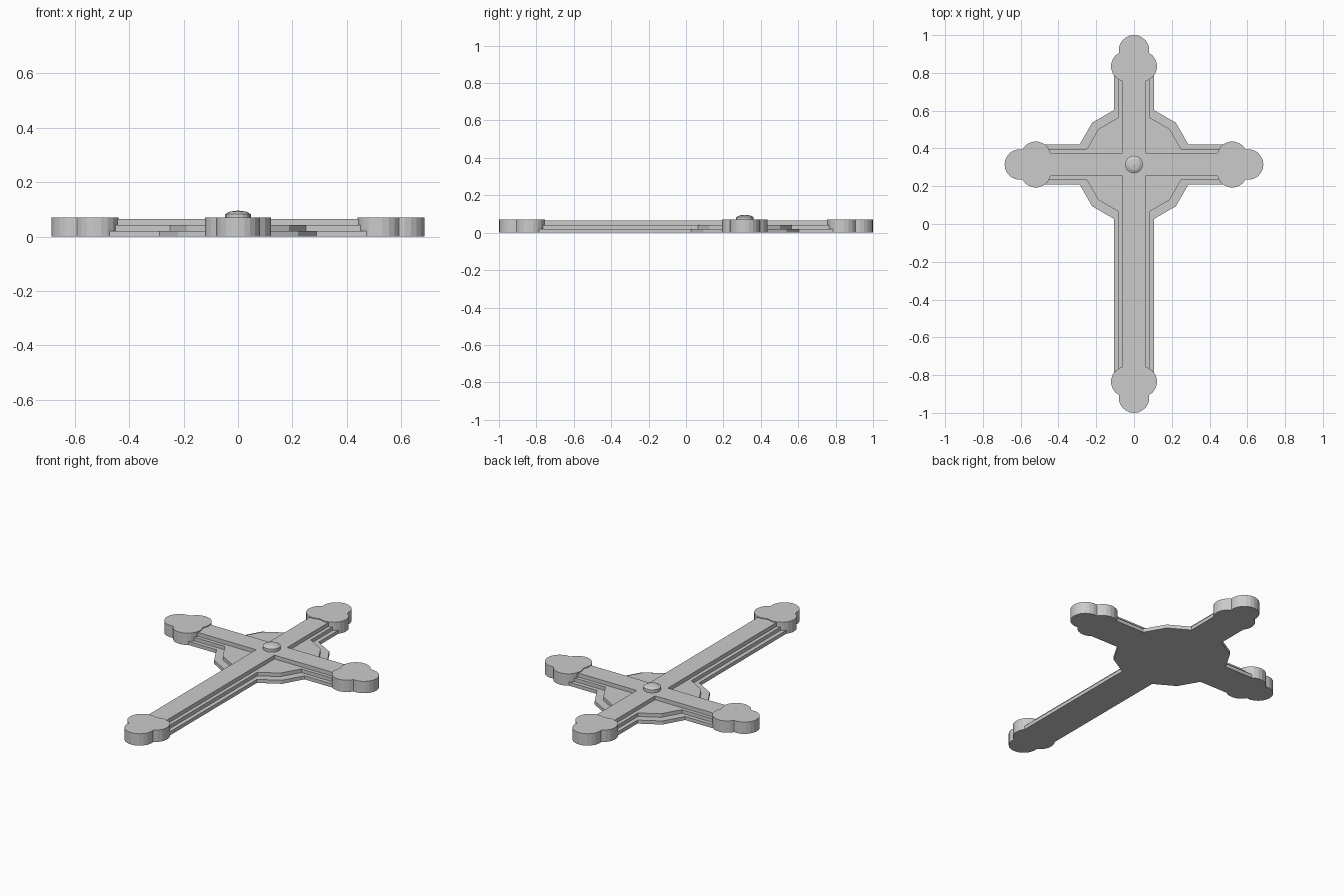
import bpy, bmesh
from math import sin, cos, radians, atan2, sqrt, tau

if "Cube" in bpy.data.objects:
    bpy.data.objects.remove(bpy.data.objects["Cube"])

CY = 0.315          # height of the crossing along y


def prism(name, outline, z0, z1):
    """Extrude a flat counter-clockwise outline from z0 to z1."""
    bm = bmesh.new()
    face = bm.faces.new([bm.verts.new((x, y, z0)) for x, y in outline])
    top = bmesh.ops.extrude_face_region(bm, geom=[face], use_keep_orig=True)["geom"]
    for v in top:
        if isinstance(v, bmesh.types.BMVert):
            v.co.z = z1
    bmesh.ops.recalc_face_normals(bm, faces=bm.faces)
    return finish(name, bm)


def finish(name, bm):
    me = bpy.data.meshes.new(name)
    bm.to_mesh(me)
    bm.free()
    ob = bpy.data.objects.new(name, me)
    bpy.context.collection.objects.link(ob)
    return ob


def cross_outline(w, r=None):
    """Cross of half width w, optionally merged with a 12-sided disc of radius r."""
    right, up, down = 0.53, 0.85 - CY, 0.85 + CY
    inner = [(w, w)]
    if r:
        x0, y0, m = r * cos(radians(15)), r * sin(radians(15)), r * cos(radians(45))
        x = x0 + (m - x0) * (w - y0) / (m - y0)
        inner = [(x, w), (m, m), (w, x)]
    q1 = [(right, w)] + inner + [(w, up)]
    q4 = [(right, w)] + inner + [(w, down)]
    pts = q1 + [(-x, y) for x, y in reversed(q1)]
    pts += [(-x, -y) for x, y in q4] + [(x, -y) for x, y in reversed(q4)]
    return [(x, y + CY) for x, y in pts]


def arc(cx, cy, r, a0, a1, n):
    return [(cx + r * cos(a0 + (a1 - a0) * i / n), cy + r * sin(a0 + (a1 - a0) * i / n))
            for i in range(n + 1)]


def trefoil(cx, cy, turn):
    """Three merged circles: two side by side and one at the outer end."""
    r, s, d = 0.081, 0.041, 0.084
    h = sqrt(r * r - (s * s + d * d) / 4) / sqrt(s * s + d * d)
    nx, ny = s / 2 + d * h, d / 2 + s * h
    low = atan2(-sqrt(r * r - s * s), -s)
    side = arc(s, 0, r, low, atan2(ny, nx - s), 10)
    a = atan2(ny - d, nx)
    end = arc(0, d, r, a, tau / 2 - a, 12)
    pts = side + end[1:-1] + [(-x, y) for x, y in reversed(side)][:-1]
    c, sn = cos(turn), sin(turn)
    return [(cx + x * c - y * sn, cy + x * sn + y * c) for x, y in pts]


# Stepped cross body
prism("base_tier", cross_outline(0.105, 0.313), 0, 0.021)
prism("middle_tier", cross_outline(0.081, 0.266), 0.021, 0.042)
prism("top_tier", cross_outline(0.06), 0.042, 0.065)

# Trefoil ends
for name, x, y, deg in (("top_end", 0, 0.835, 0), ("left_end", -0.52, CY, 90),
                        ("bottom_end", 0, -0.835, 180), ("right_end", 0.52, CY, -90)):
    prism(name, trefoil(x, y, radians(deg)), 0, 0.07)

# Domed stud at the crossing
bm = bmesh.new()
rings = []
for r, z in ((0.047, 0.063), (0.047, 0.083), (0.03, 0.092)):
    rings.append([bm.verts.new((r * cos(tau * i / 16), r * sin(tau * i / 16) + CY, z))
                  for i in range(16)])
tip = bm.verts.new((0, CY, 0.096))
for i in range(16):
    j = (i + 1) % 16
    for a, b in zip(rings, rings[1:]):
        bm.faces.new((a[i], a[j], b[j], b[i]))
    bm.faces.new((rings[-1][i], rings[-1][j], tip))
bm.faces.new(list(reversed(rings[0])))
finish("centre_stud", bm)
